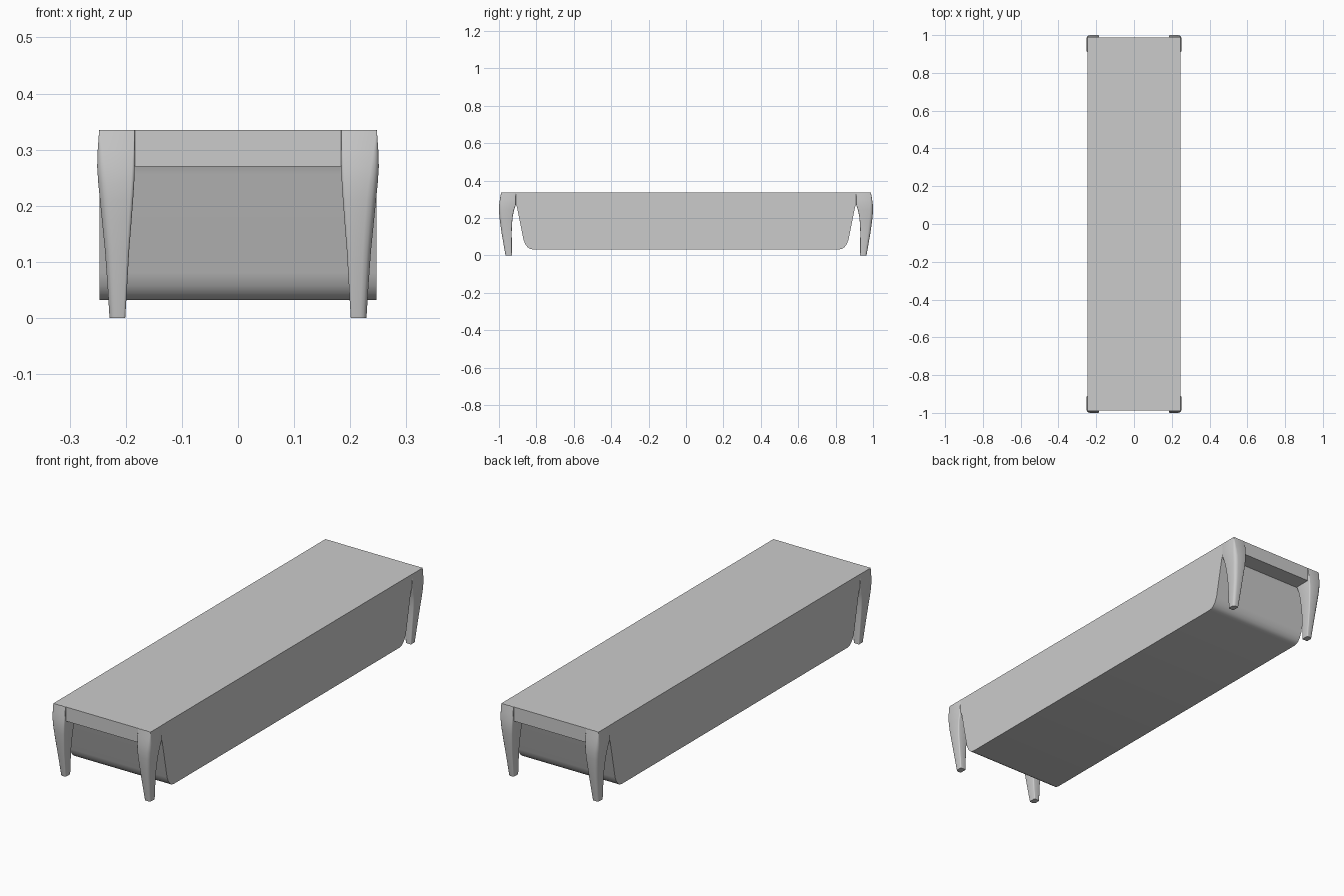
import bpy, bmesh, math

if "Cube" in bpy.data.objects:
    bpy.data.objects.remove(bpy.data.objects["Cube"])


def finish(bm, name, angle=32):
    bmesh.ops.recalc_face_normals(bm, faces=bm.faces)
    mesh = bpy.data.meshes.new(name)
    bm.to_mesh(mesh)
    bm.free()
    ob = bpy.data.objects.new(name, mesh)
    bpy.context.collection.objects.link(ob)
    bpy.ops.object.select_all(action='DESELECT')
    ob.select_set(True)
    bpy.context.view_layer.objects.active = ob
    bpy.ops.object.shade_smooth_by_angle(angle=math.radians(angle))
    return ob


# Body: side profile (y, z) with a slim end rail and a curved belly, extruded across x
half = [(0.988, 0.335), (0.988, 0.27), (0.909, 0.27), (0.903, 0.255),
        (0.868, 0.08), (0.858, 0.057), (0.847, 0.043), (0.835, 0.035), (0.82, 0.032)]
profile = half + [(-y, z) for y, z in reversed(half)]
bm = bmesh.new()
face = bm.faces.new([bm.verts.new((-0.247, y, z)) for y, z in profile])
ext = bmesh.ops.extrude_face_region(bm, geom=[face])
bmesh.ops.translate(bm, vec=(0.494, 0, 0),
                    verts=[v for v in ext['geom'] if isinstance(v, bmesh.types.BMVert)])
finish(bm, "body")


# Leg: loft of rounded rectangles; per level z, x inner/outer, y inner/outer, rounding
levels = [(0.0, 0.201, 0.229, 0.930, 0.965, 0.30),
          (0.05, 0.198, 0.232, 0.931, 0.974, 0.28),
          (0.12, 0.194, 0.237, 0.932, 0.986, 0.26),
          (0.17, 0.190, 0.242, 0.930, 0.993, 0.24),
          (0.21, 0.187, 0.246, 0.926, 0.998, 0.22),
          (0.24, 0.185, 0.249, 0.920, 1.000, 0.20),
          (0.27, 0.184, 0.251, 0.910, 0.999, 0.16),
          (0.30, 0.184, 0.250, 0.910, 0.995, 0.10),
          (0.3348, 0.184, 0.2475, 0.910, 0.989, 0.01)]


def ring(bm, z, x0, x1, y0, y1, r):
    verts = []
    for i, (cx, cy) in enumerate([(x1, y1), (x0, y1), (x0, y0), (x1, y0)]):
        outer = i == 0
        rad = r * (x1 - x0) * (1.3 if outer else 0.45)
        sx, sy = (1 if cx == x1 else -1), (1 if cy == y1 else -1)
        for k in range(4):
            a = math.radians(90 * i + 30 * k)
            verts.append(bm.verts.new((cx - sx * rad + rad * math.cos(a),
                                       cy - sy * rad + rad * math.sin(a), z)))
    return verts


bm = bmesh.new()
rings = [ring(bm, *lv) for lv in levels]
for a, b in zip(rings, rings[1:]):
    for i in range(len(a)):
        j = (i + 1) % len(a)
        bm.faces.new((a[i], a[j], b[j], b[i]))
bm.faces.new(rings[0][::-1])
bm.faces.new(rings[-1])
legs = finish(bm, "legs")

# Repeat the leg at all four corners
mod = legs.modifiers.new("mirror", 'MIRROR')
mod.use_axis = (True, True, False)
mod.use_mirror_merge = False
